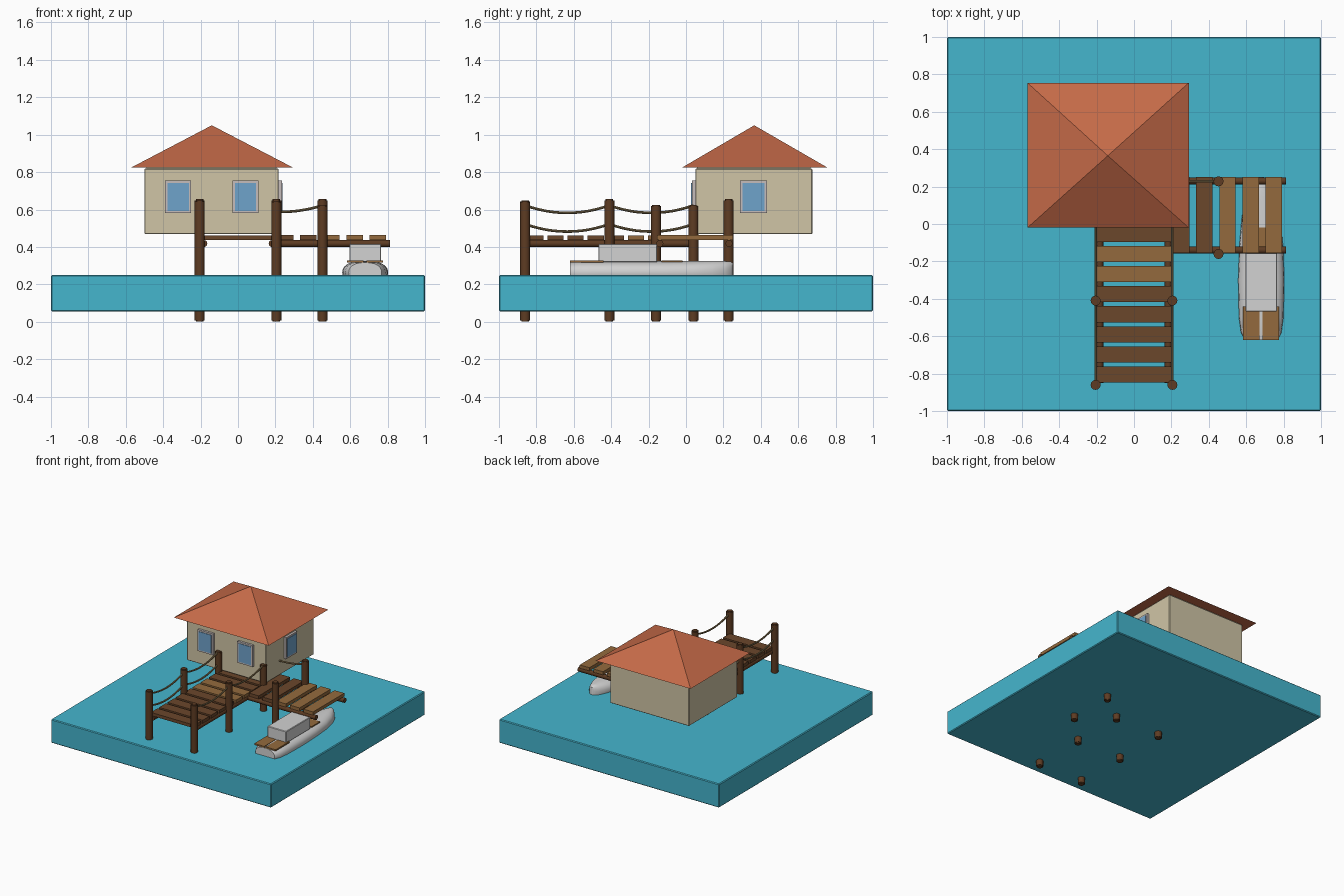
import bpy, bmesh, math
from mathutils import Vector

if "Cube" in bpy.data.objects:
    bpy.data.objects.remove(bpy.data.objects["Cube"])


def material(name, hex_code):
    m = bpy.data.materials.new(name)
    rgb = [int(hex_code[i:i + 2], 16) / 255 for i in (0, 2, 4)]
    m.diffuse_color = [c / 12.92 if c < 0.04 else ((c + 0.055) / 1.055) ** 2.4 for c in rgb] + [1]
    m.use_nodes = True
    m.node_tree.nodes["Principled BSDF"].inputs["Base Color"].default_value = m.diffuse_color
    return m


WATER = material("water_blue", "45B6CE")
WALL = material("wall_beige", "D0C5A6")
ROOF = material("roof_terracotta", "C56A48")
POST = material("post_brown", "5E3C23")
DARK = material("dark_plank", "6B472B")
LIGHT = material("light_plank", "946A3D")
ROPE = material("rope_tan", "8E7A55")
GLASS = material("window_blue", "6FA3CB")
FRAME = material("frame_grey", "C6BDBC")
BOAT = material("boat_white", "D2D2D2")


def finish(name, bm, mat, smooth=False):
    bmesh.ops.recalc_face_normals(bm, faces=bm.faces)
    me = bpy.data.meshes.new(name)
    bm.to_mesh(me)
    bm.free()
    me.materials.append(mat)
    ob = bpy.data.objects.new(name, me)
    bpy.context.collection.objects.link(ob)
    if smooth:
        bpy.ops.object.select_all(action='DESELECT')
        ob.select_set(True)
        bpy.context.view_layer.objects.active = ob
        bpy.ops.object.shade_smooth_by_angle(angle=math.radians(40))
    return ob


def box(name, lo, hi, mat, bevel=0.0):
    bm = bmesh.new()
    bmesh.ops.create_cube(bm, size=1)
    for v in bm.verts:
        v.co = Vector([(a + b) / 2 + c * (b - a) for a, b, c in zip(lo, hi, v.co)])
    if bevel:
        bmesh.ops.bevel(bm, geom=bm.edges[:], offset=bevel, segments=1, affect='EDGES')
    return finish(name, bm, mat)


def rod(name, a, b, r, mat, sides=12, bevel=0.0):
    a, b = Vector(a), Vector(b)
    bm = bmesh.new()
    bmesh.ops.create_cone(bm, cap_ends=True, segments=sides, radius1=r, radius2=r, depth=(b - a).length)
    if bevel:
        rim = [e for e in bm.edges if abs(e.verts[0].co.z - e.verts[1].co.z) < 1e-5]
        bmesh.ops.bevel(bm, geom=rim, offset=bevel, segments=2, affect='EDGES')
    q = (b - a).to_track_quat('Z', 'Y').to_matrix()
    for v in bm.verts:
        v.co = q @ v.co + (a + b) / 2
    return finish(name, bm, mat, True)


def loft(name, rings, mat):
    bm = bmesh.new()
    vs = [[bm.verts.new(p) for p in ring] for ring in rings]
    n = len(vs[0])
    for r0, r1 in zip(vs, vs[1:]):
        for i in range(n):
            bm.faces.new((r0[i], r0[(i + 1) % n], r1[(i + 1) % n], r1[i]))
    bm.faces.new(vs[0])
    bm.faces.new(vs[-1])
    return finish(name, bm, mat, True)


def rope(name, a, b, sag=0.04, t0=0.0):
    """Sagging rope; t0 > 0 starts part of the way along."""
    a, b = Vector(a), Vector(b)
    side = (b - a).cross(Vector((0, 0, 1))).normalized()
    rings = []
    for k in range(13):
        t = t0 + (1 - t0) * k / 12
        c = a.lerp(b, t) - Vector((0, 0, 4 * sag * t * (1 - t)))
        d = (b - a) - Vector((0, 0, 4 * sag * (1 - 2 * t)))
        up = side.cross(d).normalized()
        rings.append([c + 0.007 * (side * math.cos(w) + up * math.sin(w))
                      for w in [math.tau * i / 8 for i in range(8)]])
    loft(name, rings, ROPE)


# water
box("water", (-1, -1, 0.055), (1, 1, 0.25), WATER, 0.006)

# house body and hipped roof
box("house_walls", (-0.5, 0.05, 0.468), (0.217, 0.675, 0.818), WALL, 0.004)
bm = bmesh.new()
base = [bm.verts.new(p) for p in
        ((-0.57, -0.02, 0.825), (0.293, -0.02, 0.825), (0.293, 0.755, 0.825), (-0.57, 0.755, 0.825))]
apex = bm.verts.new((-0.14, 0.365, 1.05))
bm.faces.new(base)
for i in range(4):
    bm.faces.new((base[i], base[(i + 1) % 4], apex))
finish("roof", bm, ROOF)
box("roof_joint", (-0.49, 0.06, 0.81), (0.207, 0.665, 0.83), WALL)

# windows: two in front, one on the right
for n, x in (("left", -0.32), ("right", 0.04)):
    box(f"front_window_frame_{n}", (x - 0.07, 0.032, 0.58), (x + 0.07, 0.06, 0.756), FRAME)
    box(f"front_window_glass_{n}", (x - 0.057, 0.028, 0.593), (x + 0.057, 0.034, 0.743), GLASS)
box("side_window_frame", (0.21, 0.29, 0.58), (0.235, 0.432, 0.756), FRAME)
box("side_window_glass", (0.233, 0.303, 0.593), (0.239, 0.419, 0.743), GLASS)

# mooring posts
for i, (x, y, top) in enumerate(((-0.205, -0.86, 0.648), (0.205, -0.86, 0.645), (-0.205, -0.41, 0.655),
                                 (0.205, -0.41, 0.655), (-0.205, 0.04, 0.625), (0.205, 0.04, 0.625),
                                 (0.452, -0.16, 0.625), (0.452, 0.228, 0.655))):
    rod(f"post_{i}", (x, y, 0), (x, y, top), 0.027, POST, 12, 0.006)

# beams under both piers
for n, s in (("left", -1), ("right", 1)):
    rod(f"main_beam_{n}", (s * 0.183, -0.85, 0.418), (s * 0.183, 0.06, 0.418), 0.019, POST)
for n, y in (("front", -0.14), ("back", 0.23)):
    rod(f"side_beam_{n}", (0.19, y, 0.418), (0.812, y, 0.418), 0.019, POST)

# deck planks
for i in range(9):
    y = -0.805 + 0.1075 * i
    box(f"main_plank_{i}", (-0.198, y - 0.043, 0.436), (0.198, y + 0.043, 0.462),
        LIGHT if i in (5, 6) else DARK)
for i in range(5):
    x = 0.253 + 0.1235 * i
    box(f"side_plank_{i}", (x - 0.044, -0.155, 0.438), (x + 0.044, 0.25, 0.465),
        DARK if i < 2 else LIGHT)

# sagging ropes
for n, x in (("left", -0.205), ("right", 0.205)):
    for k, (y0, y1) in enumerate(((-0.86, -0.41), (-0.41, 0.04))):
        rope(f"upper_rope_{n}_{k}", (x, y0, 0.622), (x, y1, 0.622))
        if n == "left":
            rope(f"lower_rope_{n}_{k}", (x, y0, 0.522), (x, y1, 0.522))
rope("side_rope", (0.0, 0.228, 0.622), (0.452, 0.228, 0.622), 0.035, 0.47)

# boat hull: rounded sections along y (position, half width, height scale)
rings = []
for y, w, h in ((-0.62, 0.088, 0.85), (-0.58, 0.108, 0.95), (-0.5, 0.119, 1), (-0.3, 0.123, 1),
                (-0.12, 0.117, 1), (0.04, 0.103, 1), (0.14, 0.083, 1), (0.21, 0.053, 0.97),
                (0.24, 0.03, 0.92), (0.252, 0.012, 0.8)):
    ring = []
    for i in range(24):
        a = math.tau * i / 24
        c, s = math.cos(a), math.sin(a)
        ring.append((0.68 + w * math.copysign(abs(c) ** 0.85, c), y,
                     0.262 + 0.064 * h * math.copysign(abs(s) ** 0.85, s)))
    rings.append(ring)
loft("boat_hull", rings, BOAT)

# boat cabin and decking
box("boat_cabin", (0.595, -0.468, 0.318), (0.765, -0.155, 0.416), BOAT, 0.004)
for n, x0, x1 in (("left", 0.582, 0.672), ("right", 0.686, 0.776)):
    box(f"stern_deck_{n}", (x0, -0.62, 0.316), (x1, -0.44, 0.328), LIGHT)
box("boat_seat", (0.60, -0.13, 0.318), (0.76, -0.02, 0.327), LIGHT)
